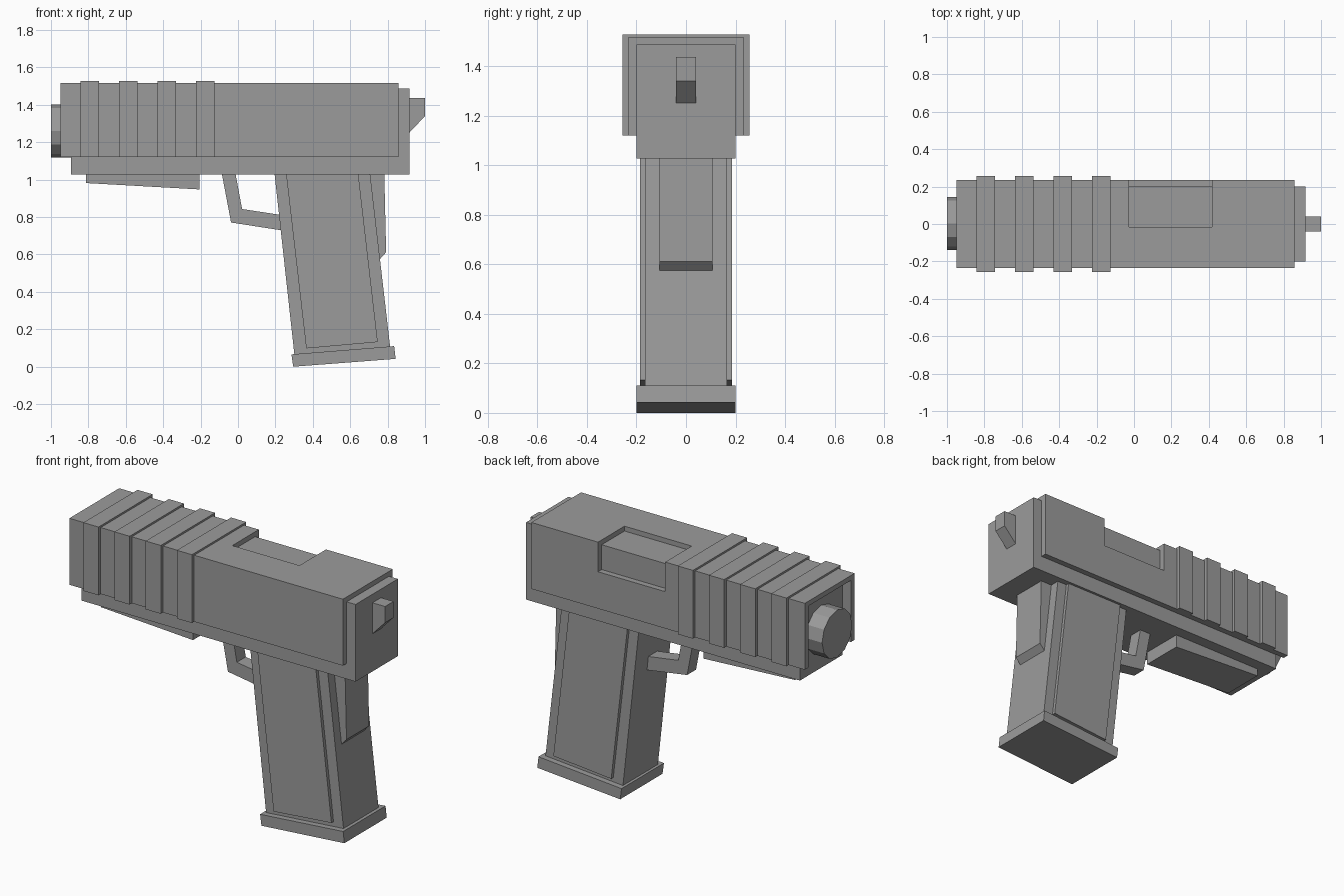
import bpy, bmesh, math
from mathutils import Matrix

if "Cube" in bpy.data.objects:
    bpy.data.objects.remove(bpy.data.objects["Cube"])

# Dark grey finish shared by every part
dark = bpy.data.materials.new("dark_grey")
dark.diffuse_color = (0.33, 0.33, 0.33, 1)
dark.use_nodes = True
dark.node_tree.nodes["Principled BSDF"].inputs["Base Color"].default_value = dark.diffuse_color


def prism(name, profile, a, b, axis='Y'):
    """Extrude a profile from a to b: (x, z) points along Y, or (y, z) points along X."""
    def place(p, t):
        return (p[0], t, p[1]) if axis == 'Y' else (t, p[0], p[1])
    bm = bmesh.new()
    face = bm.faces.new([bm.verts.new(place(p, a)) for p in profile])
    new = bmesh.ops.extrude_face_region(bm, geom=[face])['geom']
    shift = (0, b - a, 0) if axis == 'Y' else (b - a, 0, 0)
    bmesh.ops.translate(bm, vec=shift, verts=[g for g in new if isinstance(g, bmesh.types.BMVert)])
    return finish(name, bm)


def finish(name, bm):
    bmesh.ops.recalc_face_normals(bm, faces=bm.faces)
    mesh = bpy.data.meshes.new(name)
    bm.to_mesh(mesh)
    bm.free()
    mesh.materials.append(dark)
    obj = bpy.data.objects.new(name, mesh)
    bpy.context.collection.objects.link(obj)
    return obj


def u_shape(outer, top, inner, inner_top, bottom=1.12):
    """Downward-opening channel section in (y, z)."""
    return [(-outer, bottom), (-outer, top), (outer, top), (outer, bottom),
            (inner, bottom), (inner, inner_top), (-inner, inner_top), (-inner, bottom)]


# Frame core, running inside the slide
prism("frame", [(-0.893, 1.027), (0.917, 1.027), (0.917, 1.488), (-0.893, 1.488)], -0.2, 0.2)

# Slide shell with an ejection port cut from the top and left side
slide = prism("slide", u_shape(0.235, 1.517, 0.2, 1.488), -0.95, 0.858, 'X')
cutter = prism("port_cutter", [(-0.027, 1.34), (0.417, 1.34), (0.417, 1.6), (-0.027, 1.6)], -0.015, 0.3)
cutter.hide_render = True
cutter.hide_set(True)
port = slide.modifiers.new("port", 'BOOLEAN')
port.operation = 'DIFFERENCE'
port.solver = 'EXACT'
port.object = cutter

# Raised grip ribs around the slide
for i in range(4):
    x = -0.843 + i * 0.206
    prism(f"slide_rib_{i + 1}", u_shape(0.256, 1.528, 0.21, 1.495), x, x + 0.1, 'X')

# Twelve-sided barrel
bm = bmesh.new()
bmesh.ops.create_cone(bm, cap_ends=True, segments=12, radius1=0.142, radius2=0.142, depth=0.15,
                      matrix=Matrix.Translation((-0.925, 0.002, 1.26)) @ Matrix.Rotation(math.pi / 2, 4, 'Y'))
finish("barrel", bm)

# Hammer and under-rail
prism("hammer", [(0.9, 1.437), (1.0, 1.437), (1.0, 1.34), (0.915, 1.25), (0.9, 1.25)], -0.04, 0.04)
prism("under_rail", [(-0.813, 1.035), (-0.813, 0.982), (-0.207, 0.948), (-0.207, 1.035)], -0.13, 0.13)

# Trigger guard
prism("trigger_guard", [(-0.087, 1.035), (-0.037, 0.771), (0.24, 0.728), (0.24, 0.81),
                        (0.022, 0.843), (-0.014, 1.035)], -0.042, 0.042)

# Grip, side panels, backstrap and base plate
prism("grip", [(0.195, 1.035), (0.302, 0.06), (0.814, 0.1), (0.706, 1.035)], -0.165, 0.165)
panel = [(0.257, 1.033), (0.365, 0.098), (0.747, 0.132), (0.643, 1.033)]
for side, s in (("right", -1), ("left", 1)):
    prism(f"grip_panel_{side}", panel, s * 0.155, s * 0.185)
prism("backstrap", [(0.66, 1.035), (0.782, 1.035), (0.792, 0.612), (0.757, 0.573), (0.7, 0.573)], -0.107, 0.107)
prism("base_plate", [(0.286, 0.066), (0.295, 0.0), (0.843, 0.042), (0.835, 0.11)], -0.2, 0.2)
